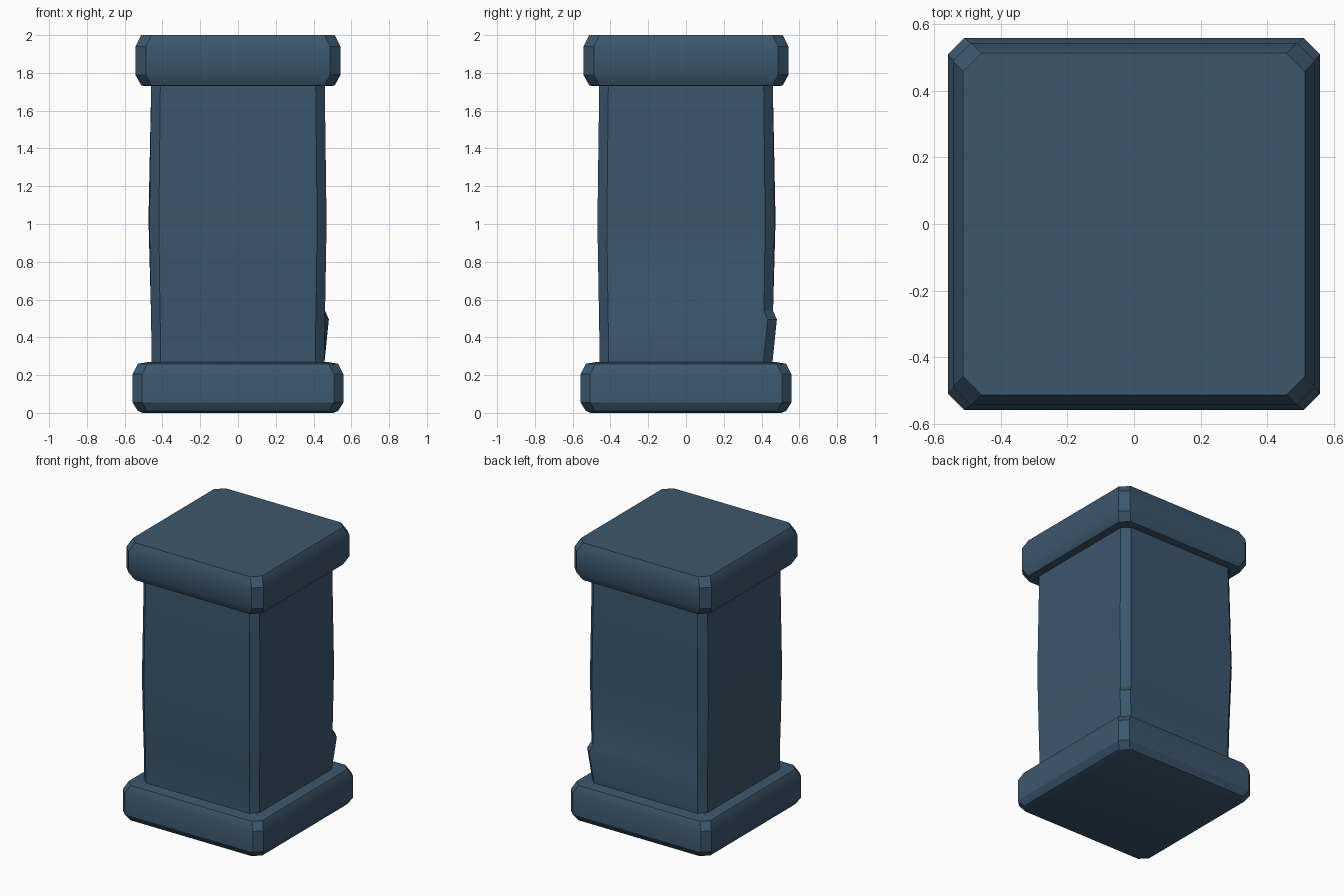
import bpy, bmesh, math

if "Cube" in bpy.data.objects:
    bpy.data.objects.remove(bpy.data.objects["Cube"])

stone = bpy.data.materials.new("slate blue stone")
stone.diffuse_color = (0.045, 0.095, 0.152, 1)
stone.use_nodes = True
stone.node_tree.nodes["Principled BSDF"].inputs["Base Color"].default_value = stone.diffuse_color


def ring(h, c, z):
    """Square of half width h with corners cut off by c, counter-clockwise from +x side."""
    k = h - c
    return [(x, y, z) for x, y in ((h, -k), (h, k), (k, h), (-k, h),
                                   (-h, k), (-h, -k), (-k, -h), (k, -h))]


def loft(name, rings):
    bm = bmesh.new()
    loops = [[bm.verts.new(p) for p in r] for r in rings]
    for a, b in zip(loops, loops[1:]):
        for i in range(8):
            j = (i + 1) % 8
            bm.faces.new((a[i], a[j], b[j], b[i]))
    bm.faces.new(loops[0][::-1])
    bm.faces.new(loops[-1])
    bmesh.ops.recalc_face_normals(bm, faces=bm.faces[:])
    me = bpy.data.meshes.new(name)
    bm.to_mesh(me)
    bm.free()
    me.materials.append(stone)
    ob = bpy.data.objects.new(name, me)
    bpy.context.collection.objects.link(ob)
    bpy.context.view_layer.objects.active = ob
    ob.select_set(True)
    bpy.ops.object.shade_smooth_by_angle(angle=math.radians(30))
    ob.select_set(False)
    return ob


def push(r, i, dx, dy, dz):
    """Shift the two points of one cut corner."""
    for k in (i, i + 1):
        x, y, z = r[k]
        r[k] = (x + dx, y + dy, z + dz)


# Plinth with bevelled edges
loft("base", [ring(0.505, 0.045, 0), ring(0.53, 0.05, 0.01), ring(0.558, 0.05, 0.055),
              ring(0.558, 0.05, 0.205), ring(0.53, 0.05, 0.26), ring(0.47, 0.05, 0.27)])

# Slightly bulging shaft, with a chipped ledge on the back right corner
ledge = ring(0.46, 0.048, 0.53)
push(ledge, 1, 0.021, 0.021, -0.035)
middle = ring(0.469, 0.05, 1.0)
push(middle, 3, -0.005, 0.005, 0.02)
loft("shaft", [ring(0.458, 0.048, 0.2), ring(0.458, 0.048, 0.27), ledge,
               ring(0.461, 0.048, 0.54), middle, ring(0.459, 0.048, 1.76)])

# Cap slab with bevelled edges
loft("cap", [ring(0.49, 0.05, 1.73), ring(0.512, 0.053, 1.733), ring(0.543, 0.055, 1.79),
             ring(0.543, 0.055, 1.94), ring(0.512, 0.055, 2.0)])
